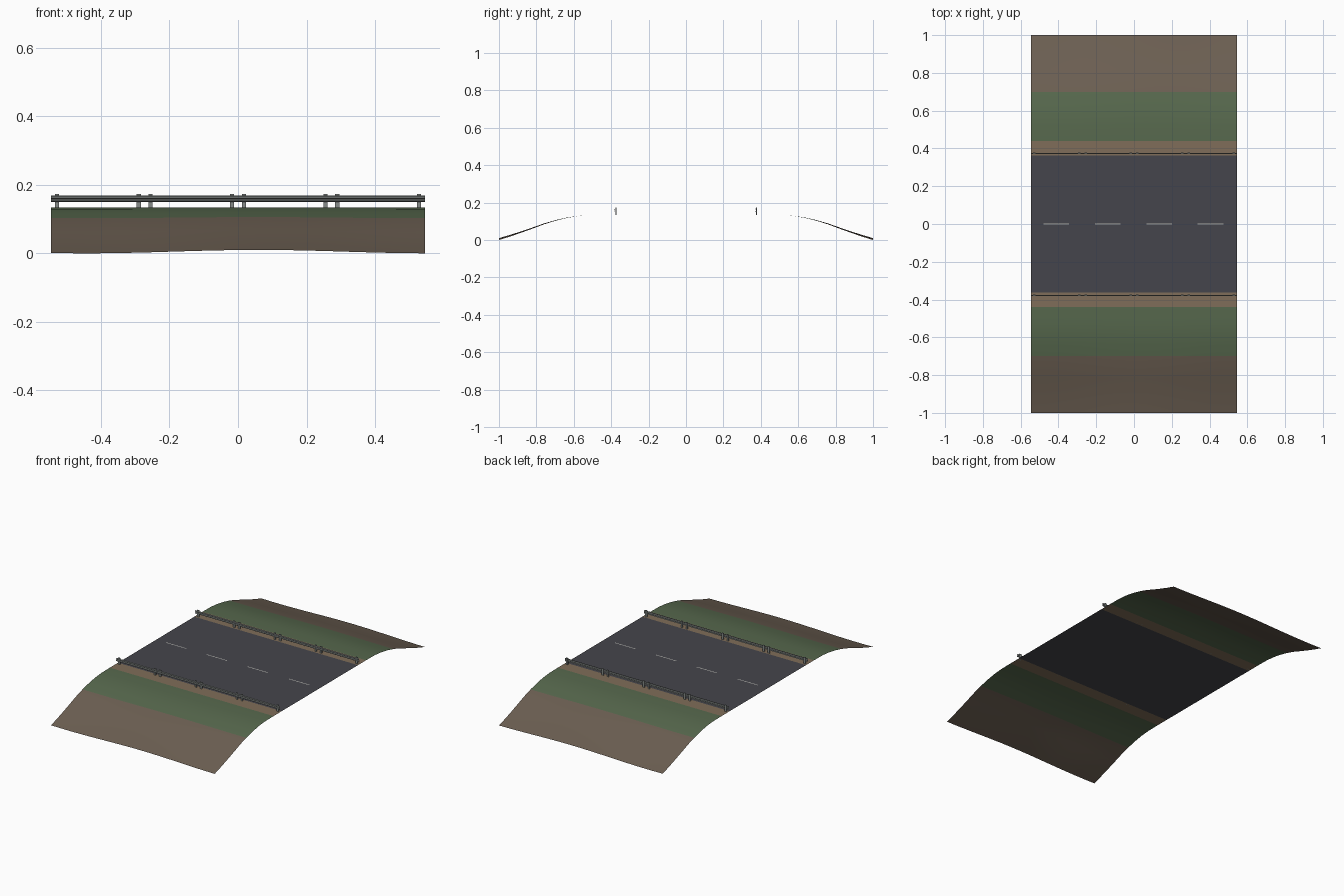
import bpy, bmesh, math

if "Cube" in bpy.data.objects:
    bpy.data.objects.remove(bpy.data.objects["Cube"])

HALF = 0.545          # half length of the road section
TOP = 0.134           # road surface height


def material(name, rgb):
    m = bpy.data.materials.new(name)
    m.diffuse_color = (*rgb, 1)
    m.use_nodes = True
    m.node_tree.nodes["Principled BSDF"].inputs["Base Color"].default_value = m.diffuse_color
    return m


asphalt = material("asphalt", (0.06, 0.06, 0.072))
gravel = material("gravel", (0.215, 0.155, 0.1))
grass = material("grass", (0.095, 0.14, 0.075))
soil = material("soil", (0.15, 0.115, 0.085))
paint = material("paint", (0.45, 0.45, 0.42))
steel = material("steel", (0.24, 0.26, 0.25))


def finish(name, bm, mat, smooth=False):
    me = bpy.data.meshes.new(name)
    bm.to_mesh(me)
    bm.free()
    ob = bpy.data.objects.new(name, me)
    bpy.context.collection.objects.link(ob)
    me.materials.append(mat)
    for p in me.polygons:
        p.use_smooth = smooth
    return ob


def sweep(name, profile, mat, x0, x1, steps=1, closed=False, warp=None, smooth=False):
    """Sweep a (y, z) profile along x, optionally warping the heights."""
    bm = bmesh.new()
    rows = []
    for i in range(steps + 1):
        x = x0 + (x1 - x0) * i / steps
        rows.append([bm.verts.new((x, y, z + (warp(x, y) if warp else 0)))
                     for y, z in profile])
    n = len(profile)
    for a, b in zip(rows, rows[1:]):
        for j in range(n if closed else n - 1):
            k = (j + 1) % n
            bm.faces.new((a[j], b[j], b[k], a[k]))
    if closed:
        bm.faces.new(rows[0])
        bm.faces.new(rows[-1][::-1])
        bmesh.ops.recalc_face_normals(bm, faces=bm.faces)
    return finish(name, bm, mat, smooth)


def box(name, lo, hi, mat):
    prof = [(lo[1], lo[2]), (hi[1], lo[2]), (hi[1], hi[2]), (lo[1], hi[2])]
    return sweep(name, prof, mat, lo[0], hi[0], closed=True)


def ground_wave(x, y):
    """Gentle undulation growing towards the foot of the bank."""
    t = max(0, (abs(y) - 0.55) / 0.45)
    return t * 0.005 * math.cos((x - 0.06) * 2 * math.pi)


# Ground bands on each side of the road
bands = [
    ("shoulder", gravel, [(0.363, TOP), (0.44, TOP)]),
    ("grass_verge", grass, [(0.44, TOP), (0.52, 0.133), (0.58, 0.128),
                            (0.64, 0.118), (0.70, 0.104)]),
    ("soil_bank", soil, [(0.70, 0.104), (0.76, 0.086), (0.82, 0.064),
                         (0.88, 0.043), (0.94, 0.023), (1.0, 0.005)]),
]
for side, sgn in (("front", -1), ("back", 1)):
    for name, mat, prof in bands:
        pts = sorted((sgn * y, z) for y, z in prof)
        sweep(f"{name}_{side}", pts, mat, -HALF, HALF, 16, warp=ground_wave, smooth=True)

# Carriageway and centre dashes
sweep("road", [(-0.363, TOP), (0.363, TOP)], asphalt, -HALF, HALF)
for i in range(4):
    x = -0.412 + i * 0.2725
    sweep(f"centre_dash_{i + 1}", [(-0.003, TOP + 0.0008), (0.003, TOP + 0.0008)],
          paint, x - 0.068, x + 0.068)

# Guard rails: four panels a side, corrugated beam with a post near each end
face = [(0.0, 0.1495), (-0.004, 0.152), (-0.004, 0.156), (0.0, 0.159),
        (-0.004, 0.162), (-0.004, 0.166), (0.0, 0.1685)]
beam = face + [(y + 0.0015, z) for y, z in reversed(face)]
PANEL = HALF / 2
for side, cy in (("front", -0.378), ("back", 0.374)):
    prof = [(cy + y, z) for y, z in beam]
    for i in range(4):
        x = -HALF + i * PANEL
        sweep(f"guard_rail_{side}_{i + 1}", prof, steel, x, x + PANEL, closed=True)
        for k, px in enumerate((x + 0.017, x + PANEL - 0.017)):
            box(f"rail_post_{side}_{i + 1}_{k + 1}", (px - 0.006, cy + 0.0005, TOP),
                (px + 0.006, cy + 0.0055, 0.173), steel)
